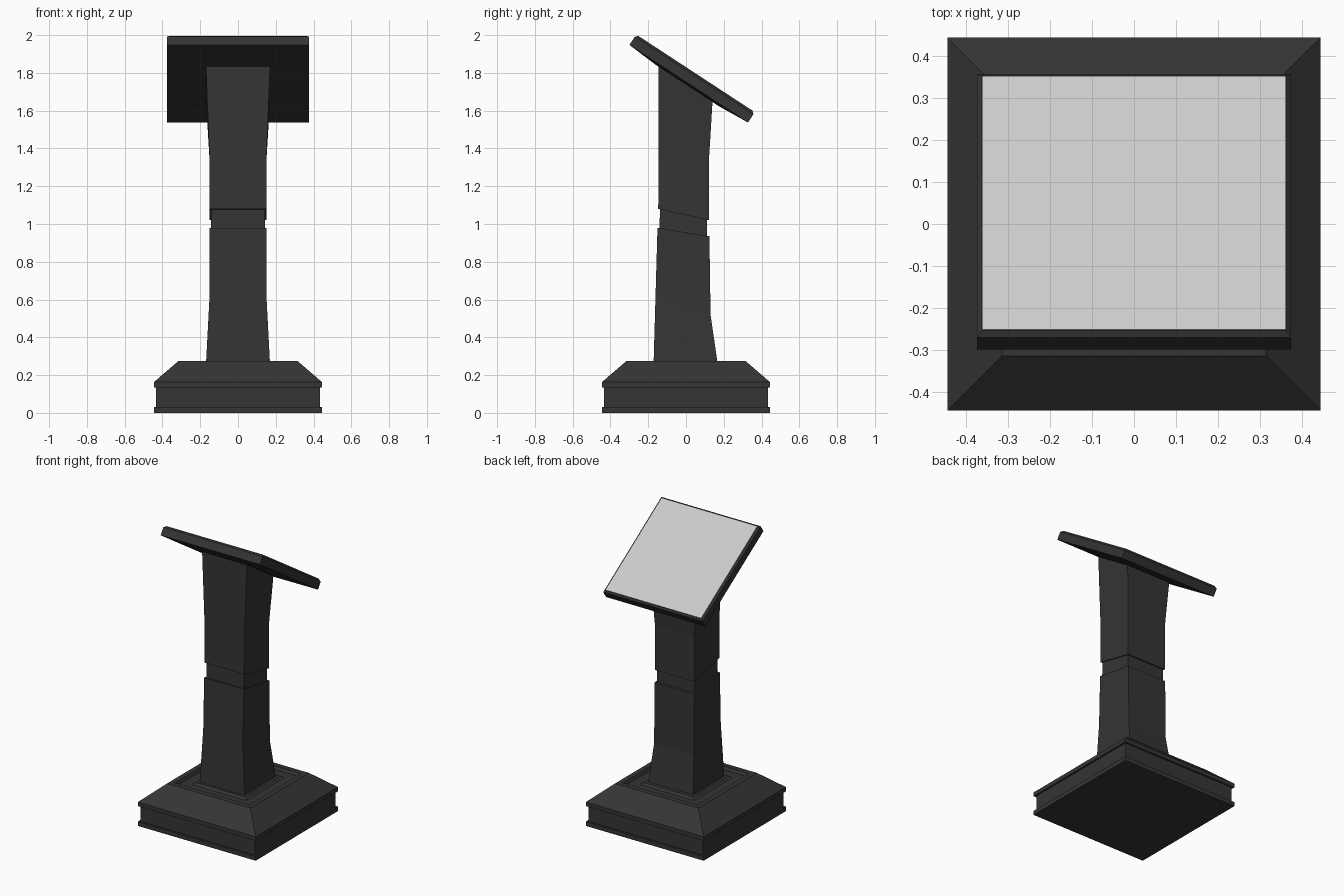
import bpy, bmesh, math
from mathutils import Matrix

if "Cube" in bpy.data.objects:
    bpy.data.objects.remove(bpy.data.objects["Cube"])

dark = bpy.data.materials.new("dark_metal")
dark.diffuse_color = (0.035, 0.035, 0.035, 1)
dark.use_nodes = True
dark.node_tree.nodes["Principled BSDF"].inputs["Base Color"].default_value = dark.diffuse_color


def loft(name, rings, mat=dark, matrix=None):
    """Skin four-cornered rings; ring = (half_width, y_front, z_front, y_back, z_back)."""
    bm = bmesh.new()
    loops = []
    for w, yf, zf, yb, zb in rings:
        corners = [(-w, yf, zf), (w, yf, zf), (w, yb, zb), (-w, yb, zb)]
        loops.append([bm.verts.new(c) for c in corners])
    for a, b in zip(loops, loops[1:]):
        for i in range(4):
            j = (i + 1) % 4
            bm.faces.new((a[i], a[j], b[j], b[i]))
    bm.faces.new(loops[0][::-1])
    bm.faces.new(loops[-1])
    bmesh.ops.recalc_face_normals(bm, faces=bm.faces[:])
    if matrix:
        bm.transform(matrix)
    me = bpy.data.meshes.new(name)
    bm.to_mesh(me)
    bm.free()
    ob = bpy.data.objects.new(name, me)
    bpy.context.collection.objects.link(ob)
    if mat:
        me.materials.append(mat)
    return ob


def square(profile):
    """Turn (half_size, height) pairs into square rings."""
    return [(r, -r, z, r, z) for r, z in profile]


# Stepped square base with sloped shoulders and a shallow recess around the column
loft("base", square([
    (0.445, 0), (0.445, 0.03), (0.433, 0.03), (0.433, 0.135), (0.445, 0.135),
    (0.445, 0.163), (0.315, 0.275), (0.28, 0.275), (0.27, 0.255),
    (0.205, 0.255), (0.19, 0.268)]))

# Lower column, flared at the foot, cut off at a slant
loft("lower_column", [
    (0.170, -0.172, 0.25, 0.169, 0.25),
    (0.150, -0.161, 0.63, 0.130, 0.52),
    (0.150, -0.151, 0.98, 0.124, 0.935)])

# Recessed slanted neck between the two column halves
loft("column_neck", [
    (0.142, -0.140, 0.96, 0.112, 0.915),
    (0.142, -0.138, 1.10, 0.110, 1.04)])

# Upper column, flared towards the panel
loft("upper_column", [
    (0.150, -0.147, 1.08, 0.121, 1.02),
    (0.150, -0.146, 1.33, 0.121, 1.33),
    (0.171, -0.145, 1.87, 0.142, 1.675)])

# Tilted square panel with chamfered rim and slightly raised underside
tilt = Matrix.Translation((0, 0.05, 1.797)) @ Matrix.Rotation(-math.radians(33.2), 4, 'X')
loft("panel", square([
    (0.20, -0.077), (0.375, -0.065), (0.375, -0.012), (0.363, -0.001)]), matrix=tilt)

# Grey screen on top of the panel
loft("screen", square([(0.362, -0.002), (0.362, 0.001)]), mat=None, matrix=tilt)
